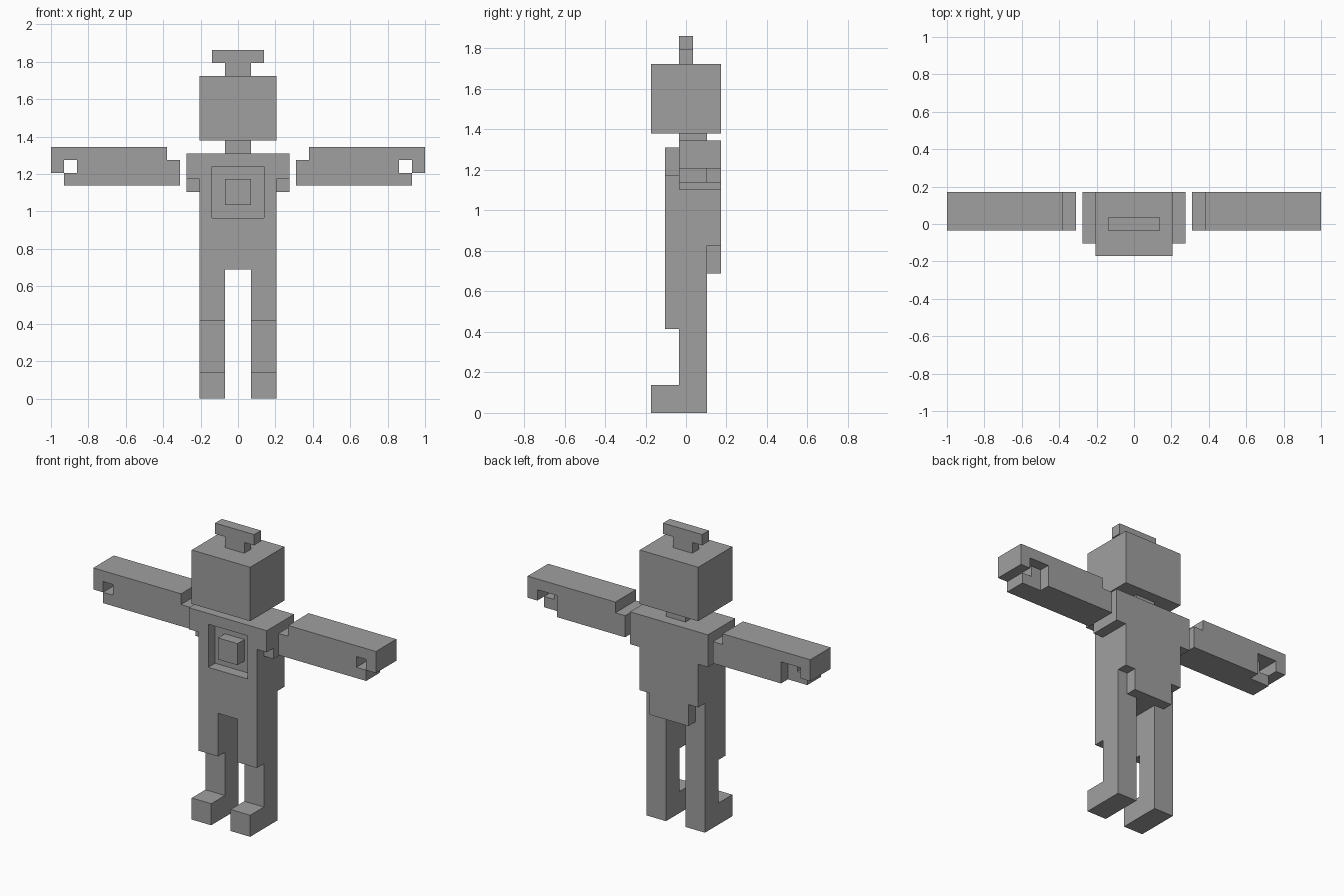
import bpy
import bmesh
from itertools import product
from mathutils import Vector

U = 2 / 29  # size of one block

cube = bpy.data.objects.get("Cube")
if cube:
    bpy.data.objects.remove(cube, do_unlink=True)

grey = bpy.data.materials.new("plain_grey")
grey.use_nodes = True
colour = (0.35, 0.35, 0.35, 1)
grey.diffuse_color = colour
grey.node_tree.nodes["Principled BSDF"].inputs["Base Color"].default_value = colour


def cells(box):
    """Lower corners of all unit blocks inside a box of (low, high) ranges."""
    spans = [[low + i for i in range(round(high - low))] for low, high in box]
    return set(product(*spans))


def flip(box):
    (x0, x1), y, z = box
    return ((-x1, -x0), y, z)


def block_part(name, add, cut=()):
    """Joins the added boxes, removes the cut ones, and keeps the outer skin."""
    solid = set().union(*map(cells, add)).difference(*map(cells, cut))
    bm = bmesh.new()
    verts = {}

    def vert(p):
        key = tuple(p)
        if key not in verts:
            verts[key] = bm.verts.new(p * U)
        return verts[key]

    for cell in solid:
        centre = Vector(cell) + Vector((0.5, 0.5, 0.5))
        for axis, sign in product(range(3), (-1, 1)):
            n = Vector((0, 0, 0))
            n[axis] = sign
            if tuple(Vector(cell) + n) in solid:
                continue
            a = Vector((0, 0, 0))
            a[(axis + 1) % 3] = 0.5
            b = n.cross(a)
            mid = centre + n / 2
            bm.faces.new([vert(mid + c) for c in (a + b, b - a, -a - b, a - b)])
    bmesh.ops.dissolve_limit(bm, angle_limit=0.01, verts=bm.verts[:], edges=bm.edges[:])
    mesh = bpy.data.meshes.new(name)
    bm.to_mesh(mesh)
    bm.free()
    mesh.materials.append(grey)
    obj = bpy.data.objects.new(name, mesh)
    bpy.context.collection.objects.link(obj)
    return obj


def pair(name, add, cut=()):
    block_part("left_" + name, add, cut)
    block_part("right_" + name, map(flip, add), list(map(flip, cut)))


# Depth ranges shared by several parts
FULL = (-1.5, 2.5)
BACK = (1.5, 2.5)
FRONT = (-1.5, -0.5)
REAR = (-0.5, 2.5)
LIMB = (-0.5, 1.5)

# Torso: chest, shoulders, tail panel and a sunken frame around a chest button
block_part(
    "torso",
    [((-3, 3), FULL, (12, 19)),
     ((-3, 3), (-1.5, 1.5), (10, 12)),
     ((-2, 2), BACK, (10, 12)),
     ((-4, 4), FULL, (17, 19)),
     ((-4, 4), REAR, (16, 17))],
    [((-2, 2), FRONT, (14, 18))])
block_part("chest_button", [((-1, 1), FRONT, (15, 17))])

# Legs: thigh, shin and forward foot
pair("leg", [((1, 3), (-1.5, 1.5), (6, 10)),
             ((1, 3), LIMB, (0, 6)),
             ((1, 3), (-2.5, 1.5), (0, 2))])

# Arms: notched shoulder end, and a hand with a grip hole and open back
pair("arm", [((4.5, 14.5), REAR, (16.5, 19.5))],
     [((4.5, 5.5), REAR, (18.5, 19.5)),
      ((13.5, 14.5), REAR, (16.5, 17.5)),
      ((12.5, 13.5), REAR, (17.5, 18.5)),
      ((11.5, 13.5), BACK, (16.5, 18.5))])

# Head, neck and antenna
block_part("neck", [((-1, 1), LIMB, (19, 20))])
block_part("head", [((-3, 3), (-2.5, 2.5), (20, 25))])
block_part("antenna", [((-1, 1), (-0.5, 0.5), (25, 26)),
                       ((-2, 2), (-0.5, 0.5), (26, 27))])
